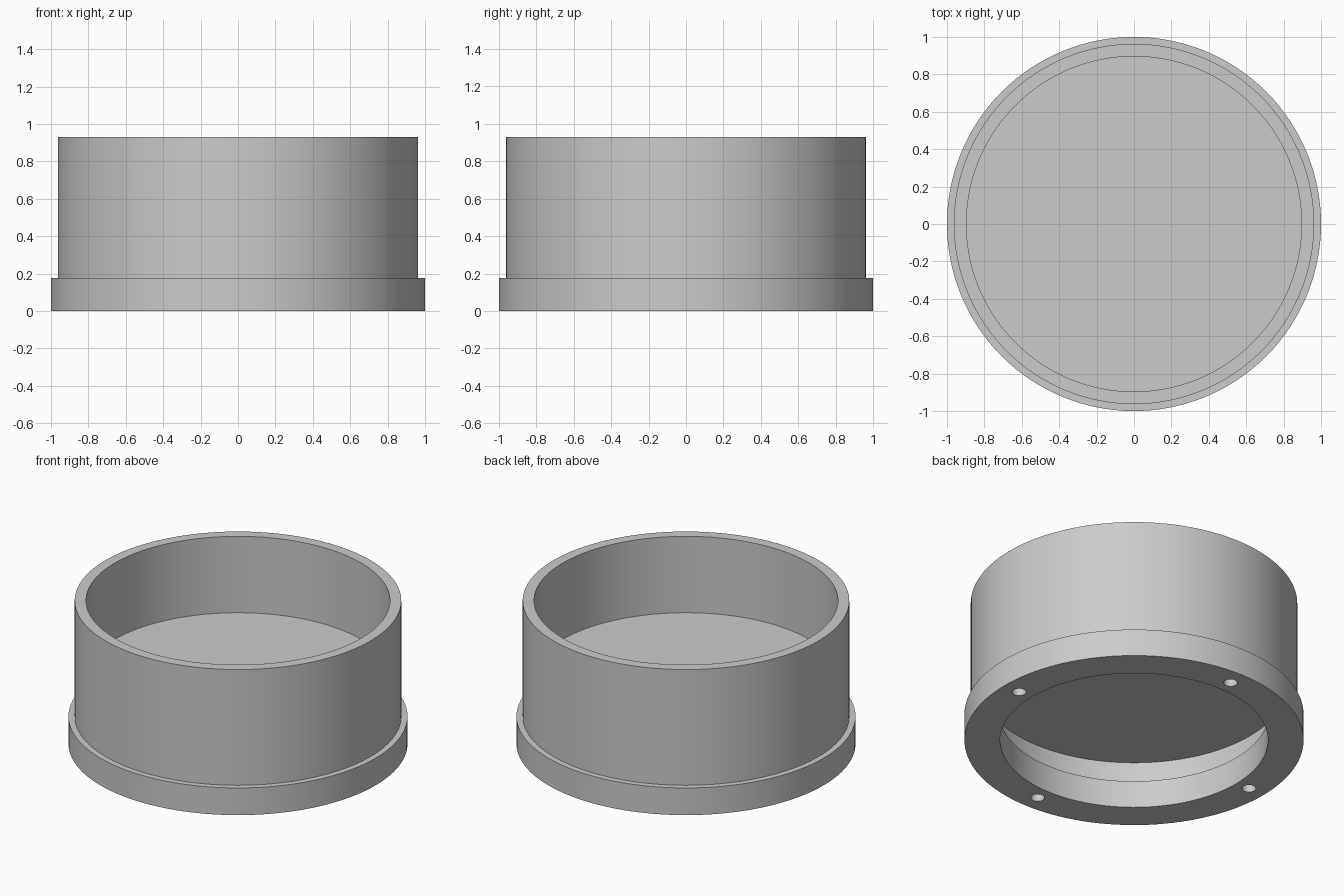
import bpy, bmesh, math
from mathutils import Matrix, Vector

SEGMENTS = 128
BODY_R, BORE_R = 0.963, 0.896          # cup wall, outside and inside
FLANGE_R, OPENING_R = 1.0, 0.79        # base flange, outside and inside
HEIGHT, FLANGE_H = 0.93, 0.177
FLOOR_TOP, FLOOR_BOTTOM = 0.433, 0.364
HOLE_R, HOLE_CIRCLE = 0.041, 0.885     # four screw holes under the flange

cube = bpy.data.objects.get("Cube")
if cube:
    bpy.data.objects.remove(cube, do_unlink=True)

grey = bpy.data.materials.new("plain grey")
grey.use_nodes = True
grey.diffuse_color = (0.6, 0.6, 0.6, 1)
grey.node_tree.nodes["Principled BSDF"].inputs["Base Color"].default_value = grey.diffuse_color


def make_object(name, bm):
    bmesh.ops.recalc_face_normals(bm, faces=bm.faces)
    mesh = bpy.data.meshes.new(name)
    bm.to_mesh(mesh)
    bm.free()
    mesh.materials.append(grey)
    obj = bpy.data.objects.new(name, mesh)
    bpy.context.collection.objects.link(obj)
    return obj


def lathe(name, profile):
    bm = bmesh.new()
    verts = [bm.verts.new((r, 0, z)) for r, z in profile]
    edges = [bm.edges.new(pair) for pair in zip(verts, verts[1:])]
    bmesh.ops.spin(bm, geom=verts + edges, cent=(0, 0, 0), axis=(0, 0, 1),
                   angle=math.tau, steps=SEGMENTS, use_merge=True)
    bmesh.ops.remove_doubles(bm, verts=bm.verts, dist=0.0001)
    return make_object(name, bm)


# Open cup with a raised floor, standing on a wider flange
housing = lathe("flanged_housing", [
    (0, FLOOR_TOP), (BORE_R, FLOOR_TOP), (BORE_R, HEIGHT), (BODY_R, HEIGHT),
    (BODY_R, FLANGE_H), (FLANGE_R, FLANGE_H), (FLANGE_R, 0), (OPENING_R, 0),
    (OPENING_R, FLANGE_H), (BORE_R, FLANGE_H), (BORE_R, FLOOR_BOTTOM),
    (0, FLOOR_BOTTOM)])

# Screw holes on the x and y axes
bm = bmesh.new()
for i in range(4):
    spot = Matrix.Rotation(i * math.pi / 2, 4, "Z") @ Vector((HOLE_CIRCLE, 0, FLANGE_H / 2))
    bmesh.ops.create_cone(bm, cap_ends=True, segments=32, radius1=HOLE_R, radius2=HOLE_R,
                          depth=FLANGE_H + 0.01, matrix=Matrix.Translation(spot))
cutter = make_object("screw_hole_cutter", bm)
cutter.hide_render = True

# Apply the cut, then shade the round walls smooth
cut = housing.modifiers.new("screw holes", "BOOLEAN")
cut.operation = "DIFFERENCE"
cut.solver = "EXACT"
cut.object = cutter
for obj in bpy.context.selected_objects:
    obj.select_set(False)
housing.select_set(True)
bpy.context.view_layer.objects.active = housing
bpy.ops.object.modifier_apply(modifier=cut.name)
bpy.data.objects.remove(cutter, do_unlink=True)
bpy.ops.object.shade_smooth_by_angle(angle=math.radians(30))
